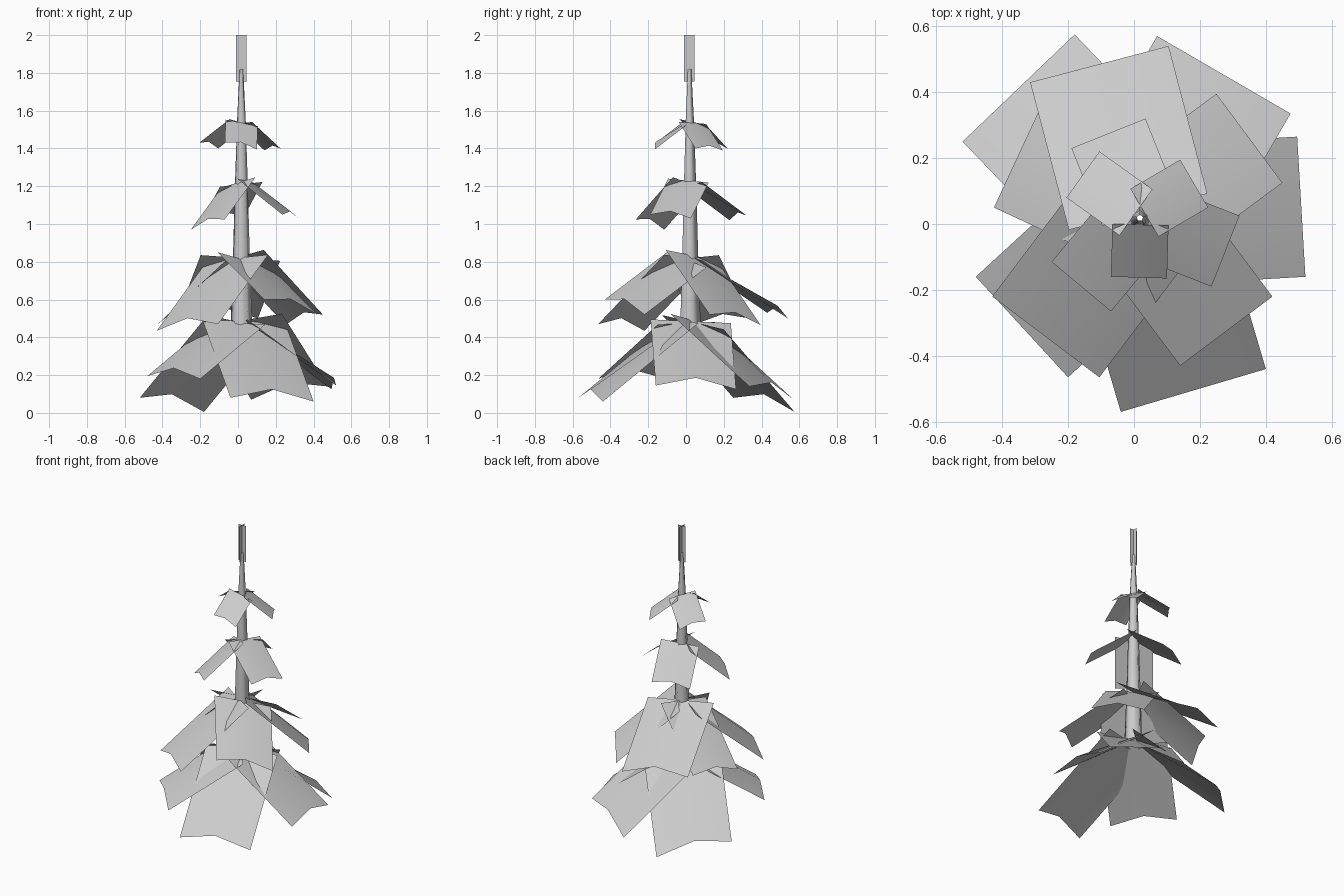
import bpy, bmesh
from math import sin, cos, pi
from mathutils import Vector

if "Cube" in bpy.data.objects:
    bpy.data.objects.remove(bpy.data.objects["Cube"])

CX, CY = 0.018, 0.018   # trunk axis


def make(name, verts, faces):
    me = bpy.data.meshes.new(name)
    me.from_pydata([tuple(v) for v in verts], [], faces)
    bm = bmesh.new()
    bm.from_mesh(me)
    for f in bm.faces:
        f.smooth = True
    bm.to_mesh(me)
    bm.free()
    ob = bpy.data.objects.new(name, me)
    bpy.context.collection.objects.link(ob)
    return ob


def bough(name, a, b, inner_z):
    """Drooping card: a, b are the outer corners; the ridge lifts at the tip."""
    a, b = Vector(a), Vector(b)
    edge = Vector((b.x - a.x, b.y - a.y, 0))
    mid = (a + b) / 2
    out = Vector((edge.y, -edge.x, 0)).normalized()
    from_axis = Vector((mid.x - CX, mid.y - CY, 0))
    if out.dot(from_axis) < 0:
        out = -out
    shift = -out * (out.dot(from_axis) - 0.02)
    shift.z = inner_z - mid.z
    tip = mid + Vector((0, 0, 0.12 * edge.length))
    verts = [a, tip, b, a + shift, mid + shift, b + shift]
    faces = [(0, 1, 4, 3), (1, 2, 5, 4)]
    up = (tip - a).cross(shift)
    if up.z < 0:
        faces = [f[::-1] for f in faces]
    make(name, verts, faces)


# Trunk: open, tapered five-sided tube
rings = [(0.46, 0.06), (0.82, 0.047), (1.2, 0.036), (1.55, 0.024), (1.82, 0.01)]
verts = [(CX + r * cos(2 * pi * i / 5 + pi / 2), CY + r * sin(2 * pi * i / 5 + pi / 2), z)
         for z, r in rings for i in range(5)]
faces = [(k * 5 + i, k * 5 + (i + 1) % 5, k * 5 + 5 + (i + 1) % 5, k * 5 + 5 + i)
         for k in range(len(rings) - 1) for i in range(5)]
make("trunk", verts, faces)

# Crossed cards at the top
h = 0.028
for name, dx, dy in (("top_card_x", h, 0), ("top_card_y", 0, h)):
    make(name, [(CX - dx, CY - dy, 1.755), (CX + dx, CY + dy, 1.755),
                (CX + dx, CY + dy, 2.0), (CX - dx, CY - dy, 2.0)], [(0, 1, 2, 3)])

# Bough tiers: outer corner, outer corner, height at the trunk
tiers = {
    "upper_bough": [
        ((-.07, -.16, 1.43), (.10, -.165, 1.395), 1.535),
        ((.225, .05, 1.40), (.14, .195, 1.39), 1.535),
        ((-.105, .22, 1.40), (-.205, .08, 1.43), 1.54)],
    "middle_bough": [
        ((-.19, .23, 1.02), (.035, .32, 1.045), 1.21),
        ((.32, .025, 1.03), (.235, -.19, 1.05), 1.23),
        ((-.25, -.115, .97), (-.07, -.265, 1.025), 1.22)],
    "lower_bough": [
        ((-.315, .43, .53), (.105, .54, .50), .82),
        ((.25, .395, .465), (.45, .125, .52), .835),
        ((.42, -.22, .52), (.14, -.43, .60), .81),
        ((-.43, -.22, .435), (-.105, -.465, .47), .82),
        ((-.425, .05, .47), (-.29, .34, .50), .82)],
    "bottom_bough": [
        ((.495, .265, .125), (.52, -.16, .145), .485),
        ((.07, .57, .07), (.475, .335, .14), .49),
        ((-.18, .575, .005), (-.52, .25, .08), .48),
        ((-.48, -.16, .195), (-.2, -.465, .18), .475),
        ((-.04, -.57, .08), (.40, -.44, .06), .485)],
}
for tier, boughs in tiers.items():
    for n, (a, b, z) in enumerate(boughs, 1):
        bough(f"{tier}_{n}", a, b, z)
